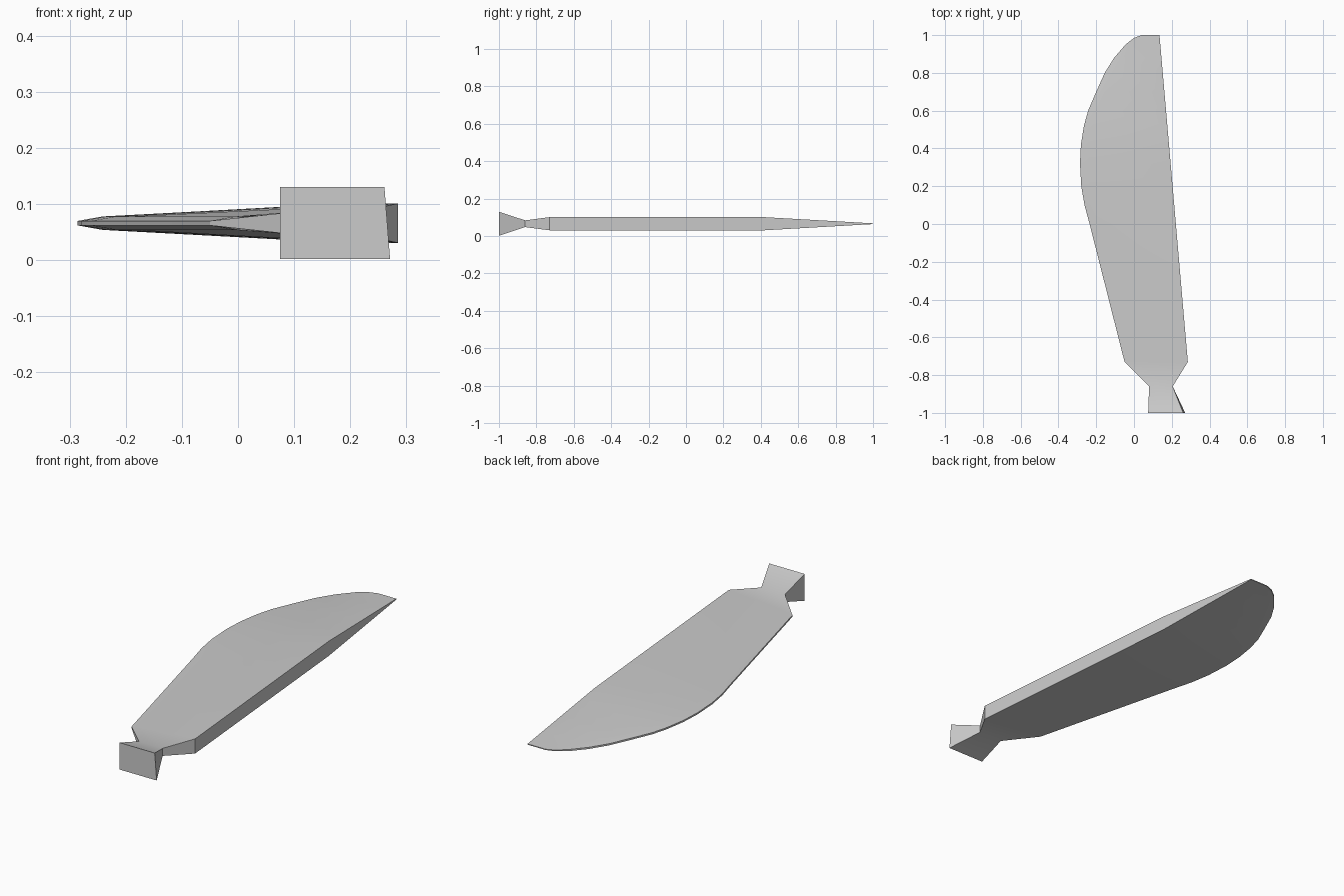
import bpy
import bmesh

cube = bpy.data.objects.get("Cube")
if cube:
    bpy.data.objects.remove(cube, do_unlink=True)

MID = 0.066      # height of the blade's middle plane
BEVEL = 0.045    # width of the ground cutting edge

metal = bpy.data.materials.new("grey_metal")
metal.use_nodes = True
grey = (0.6, 0.6, 0.6, 1)
metal.diffuse_color = grey
metal.node_tree.nodes["Principled BSDF"].inputs["Base Color"].default_value = grey


def ring(bm, y, edge_x, spine_x, edge_h, bevel_h, spine_h, flare=0.0):
    """Closed cross-section, mirrored about the middle plane."""
    half = [(spine_x, spine_h), (edge_x + BEVEL, bevel_h), (edge_x, edge_h)]
    top = [bm.verts.new((x, y, MID + h)) for x, h in half]
    low = [bm.verts.new((x, y, MID - h)) for x, h in reversed(half)]
    top[0].co.x -= flare
    low[-1].co.x += flare
    return top + low


bm = bmesh.new()

# Flared grip end and narrow neck
rings = [
    ring(bm, -1.0, 0.075, 0.266, 0.064, 0.064, 0.064, 0.005),
    ring(bm, -0.86, 0.08, 0.205, 0.018, 0.018, 0.018),
]

# Blade: curved cutting edge against a straight spine that thins to the tip
cutting_edge = [
    (-0.73, -0.05), (0.0, -0.235), (0.1, -0.262), (0.2, -0.279),
    (0.32, -0.286), (0.42, -0.281), (0.52, -0.265), (0.6, -0.243),
    (0.7, -0.2), (0.8, -0.155), (0.88, -0.105), (0.95, -0.045),
    (0.985, 0.0), (1.0, 0.04),
]
for y, edge_x in cutting_edge:
    spine_x = 0.285 - 0.15 * (y + 0.73) / 1.73
    spine_h = 0.035 - 0.033 * max(0, y - 0.42) / 0.58
    rings.append(ring(bm, y, edge_x, spine_x, min(0.004, spine_h),
                      min(0.012, spine_h), spine_h))

# Skin the cross-sections and close both ends
for a, b in zip(rings, rings[1:]):
    for i in range(6):
        j = (i + 1) % 6
        bm.faces.new((a[i], a[j], b[j], b[i]))
bm.faces.new(rings[0])
bm.faces.new(rings[-1])
bmesh.ops.recalc_face_normals(bm, faces=bm.faces)

mesh = bpy.data.meshes.new("blade")
bm.to_mesh(mesh)
bm.free()
mesh.materials.append(metal)
blade = bpy.data.objects.new("blade", mesh)
bpy.context.collection.objects.link(blade)

bpy.ops.object.select_all(action='DESELECT')
blade.select_set(True)
bpy.context.view_layer.objects.active = blade
bpy.ops.object.shade_smooth_by_angle(angle=0.52)
